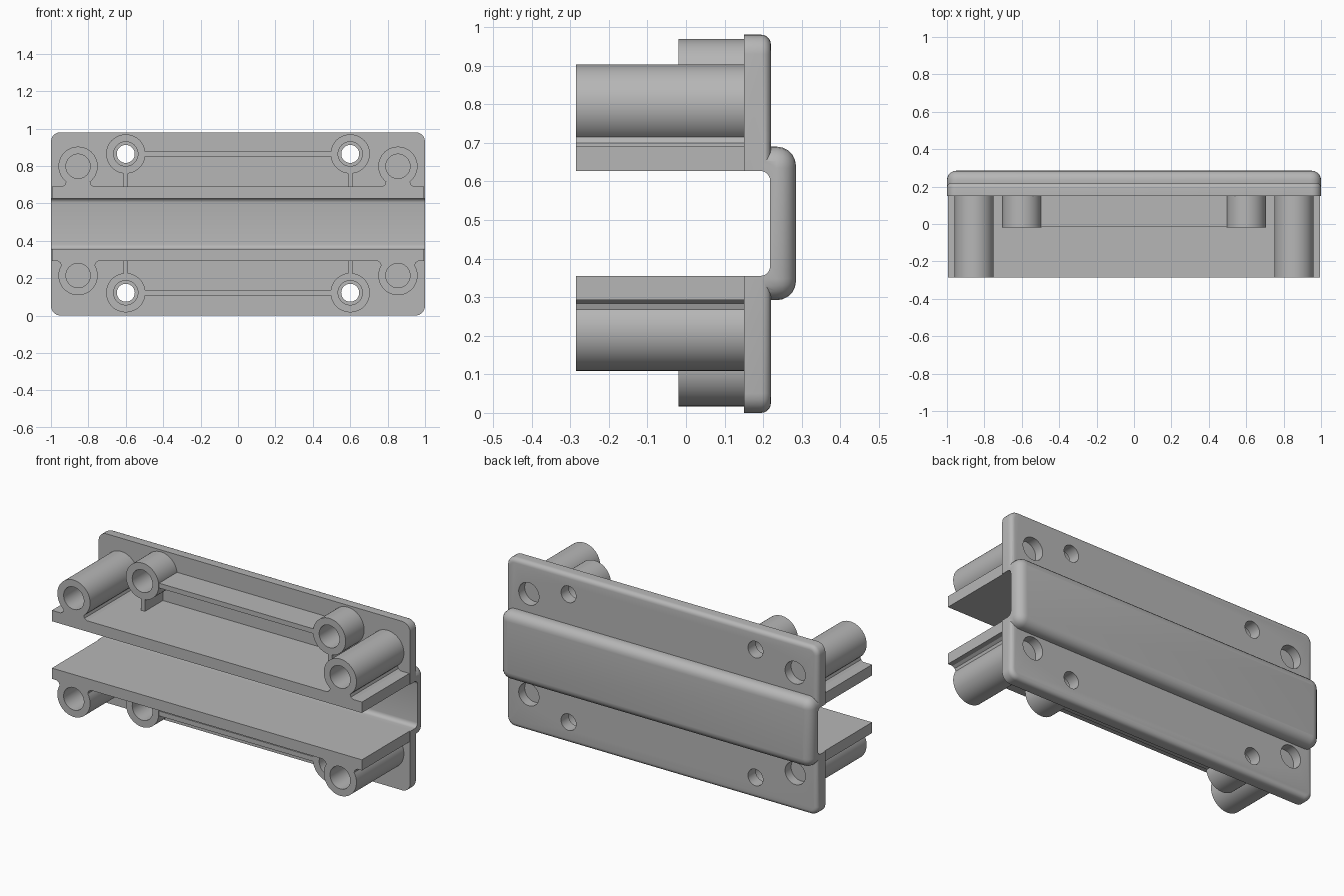
import bpy, bmesh, math

if "Cube" in bpy.data.objects:
    bpy.data.objects.remove(bpy.data.objects["Cube"], do_unlink=True)

grey = bpy.data.materials.new("plain grey")
grey.use_nodes = True
grey.diffuse_color = (0.47, 0.47, 0.47, 1)
grey.node_tree.nodes["Principled BSDF"].inputs["Base Color"].default_value = (0.47, 0.47, 0.47, 1)


def finish(name, bm):
    bmesh.ops.recalc_face_normals(bm, faces=bm.faces)
    mesh = bpy.data.meshes.new(name)
    bm.to_mesh(mesh)
    bm.free()
    mesh.materials.append(grey)
    ob = bpy.data.objects.new(name, mesh)
    bpy.context.collection.objects.link(ob)
    return ob


def prism(name, pts, y0, y1):
    """Extrude an x-z outline from y0 to y1."""
    bm = bmesh.new()
    face = bm.faces.new([bm.verts.new((x, y0, z)) for x, z in pts])
    ext = bmesh.ops.extrude_face_region(bm, geom=[face])
    for v in ext["geom"]:
        if isinstance(v, bmesh.types.BMVert):
            v.co.y = y1
    return finish(name, bm)


def circle(cx, cz, r, n=48):
    return [(cx + r * math.cos(2 * math.pi * i / n), cz + r * math.sin(2 * math.pi * i / n))
            for i in range(n)]


def box(name, lo, hi, rounds=()):
    """Box with successive edge roundings, each a (radius, edge test) pair."""
    bm = bmesh.new()
    bmesh.ops.create_cube(bm, size=1)
    for v in bm.verts:
        for i in range(3):
            v.co[i] = hi[i] if v.co[i] > 0 else lo[i]
    for radius, test in rounds:
        edges = [e for e in bm.edges if test(e.verts[0].co, e.verts[1].co)]
        bmesh.ops.bevel(bm, geom=edges, offset=radius, segments=5, profile=0.5,
                        affect='EDGES', clamp_overlap=True)
    return finish(name, bm)


def boolean(ob, other, op):
    mod = ob.modifiers.new("join", 'BOOLEAN')
    mod.operation, mod.solver, mod.object = op, 'EXACT', other
    bpy.context.view_layer.objects.active = ob
    bpy.ops.object.modifier_apply(modifier=mod.name)
    bpy.data.objects.remove(other, do_unlink=True)


def along_y(a, b):
    return abs(a.y - b.y) > 0.03


def at_back(y):
    return lambda a, b: abs(a.y - y) < 1e-4 and abs(b.y - y) < 1e-4


FRONT, FACE, BACK = -0.285, 0.15, 0.22      # shelf front, plate front, plate back
OUTER_X, INNER_X, R = 0.855, 0.60, 0.105    # boss positions and radius
BORE, SCREW = 0.065, 0.048                  # hole radii
# side name, direction away from the channel, shelf outer z, shelf inner z, boss heights
SIDES = [("upper", 1, 0.69, 0.627, 0.798, 0.864),
         ("lower", -1, 0.293, 0.355, 0.214, 0.122)]

# Back plate with raised hollow channel cover
plate = box("back_plate", (-1, FACE, 0), (1, BACK, 0.98),
            [(0.05, along_y), (0.025, at_back(BACK))])
cover = box("channel_cover", (-1, FACE + 0.01, 0.292), (1, 0.285, 0.69),
            [(0.055, along_y), (0.05, at_back(0.285))])
boolean(plate, cover, 'UNION')
channel = box("channel_cutter", (-1.1, 0.1, 0.355), (1.1, 0.218, 0.627),
              [(0.025, lambda a, b: abs(a.x - b.x) > 1 and a.y > 0.2)])
boolean(plate, channel, 'DIFFERENCE')
parts = [plate]


def outer_boss(name, x, z, s, shelf):
    """Round post whose foot flares into the shelf."""
    d = abs(z - shelf)
    h = d - 0.025
    foot = math.sqrt(R * R - h * h)
    a0 = math.atan2(-h, foot)
    a1 = math.pi - a0
    pts = [(R * math.cos(a0 + (a1 - a0) * i / 40), R * math.sin(a0 + (a1 - a0) * i / 40))
           for i in range(41)]
    flare = [(foot + 0.005, -d + 0.01), (foot + 0.02, -d), (foot + 0.02, -d - 0.02)]
    pts += [(-px, pz) for px, pz in flare] + flare[::-1]
    return prism(name, [(x + px, z + s * pz) for px, pz in pts], FRONT, FACE + 0.01)


for side, s, shelf_out, shelf_in, oz, iz in SIDES:
    # Long shelf
    parts.append(box(side + "_shelf", (-0.995, FRONT, min(shelf_out, shelf_in)),
                     (0.995, FACE + 0.01, max(shelf_out, shelf_in))))
    for hand, m in (("left", 1), ("right", -1)):
        tag = side + "_" + hand
        # Long post with blind bore, and pocket in the back of the plate
        post = outer_boss(tag + "_long_post", m * OUTER_X, oz, s, shelf_out)
        boolean(post, prism("bore_cutter", circle(m * OUTER_X, oz, BORE), FRONT - 0.1, 0.05),
                'DIFFERENCE')
        boolean(plate, prism("pocket_cutter", circle(m * OUTER_X, oz, BORE), 0.165, 0.4),
                'DIFFERENCE')
        # Short screw post with stepped through hole
        short = prism(tag + "_screw_post", circle(m * INNER_X, iz, R), -0.02, FACE + 0.01)
        boolean(short, prism("bore_cutter", circle(m * INNER_X, iz, BORE), -0.1, 0.3),
                'DIFFERENCE')
        boolean(plate, prism("screw_cutter", circle(m * INNER_X, iz, SCREW), 0.0, 0.4),
                'DIFFERENCE')
        # Upright rib from screw post to shelf
        za, zb = sorted((shelf_out - s * 0.01, iz - s * (R - 0.012)))
        rib = box(tag + "_upright_rib", (m * INNER_X - 0.013, -0.015, za),
                  (m * INNER_X + 0.013, FACE + 0.01, zb))
        parts += [post, short, rib]
    # Long rib between the screw posts
    parts.append(box(side + "_cross_rib", (-INNER_X + 0.08, -0.015, iz - 0.014),
                     (INNER_X - 0.08, FACE + 0.01, iz + 0.014)))

# Smooth curved surfaces, keep edges sharp
bpy.ops.object.select_all(action='DESELECT')
for ob in parts:
    ob.select_set(True)
bpy.context.view_layer.objects.active = plate
bpy.ops.object.shade_smooth_by_angle(angle=math.radians(30))
